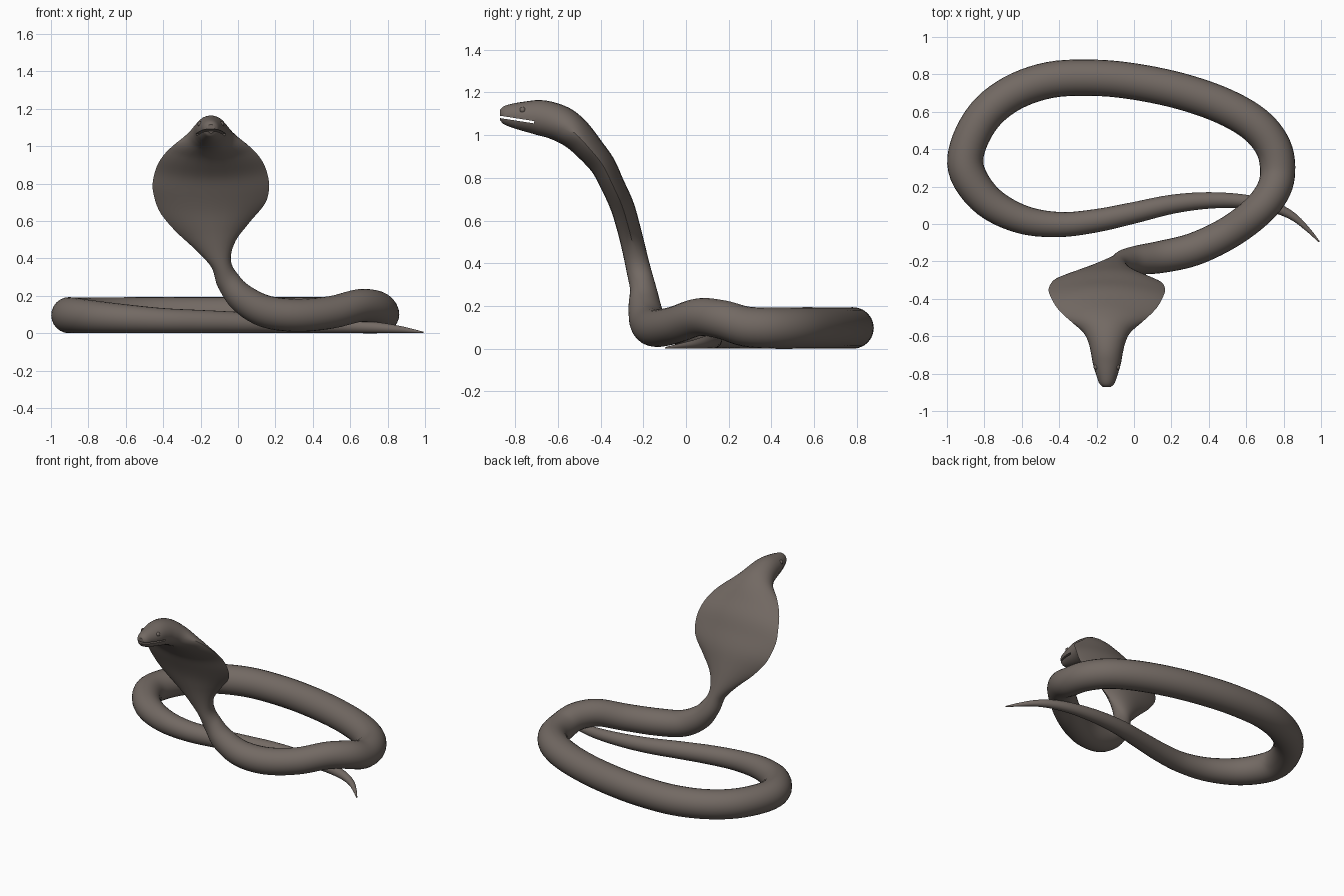
import bpy
import bmesh
from math import cos, sin, pi
from mathutils import Vector

default = bpy.data.objects.get("Cube")
if default:
    bpy.data.objects.remove(default, do_unlink=True)

SIDES = 24
STEPS = 5
MID_X = -0.145  # centre line of hood and head


def make_material(name, rgb):
    mat = bpy.data.materials.new(name)
    mat.use_nodes = True
    color = (*rgb, 1.0)
    mat.diffuse_color = color
    shader = mat.node_tree.nodes["Principled BSDF"]
    shader.inputs["Base Color"].default_value = color
    shader.inputs["Roughness"].default_value = 0.7
    return mat


skin = make_material("brown grey skin", (0.17, 0.142, 0.125))

# Coiled body from tail tip to foot of the neck: x, y, radius, optional lift
coil = [
    (.99, -.095, .004), (.93, -.03, .012), (.85, .04, .021), (.75, .088, .029),
    (.6, .12, .036), (.4, .126, .044), (.2, .105, .051), (0, .06, .057),
    (-.2, .018, .062), (-.4, -.003, .067), (-.6, .025, .077), (-.78, .12, .088),
    (-.89, .27, .096), (-.89, .41, .096), (-.8, .58, .096), (-.65, .7, .096),
    (-.45, .77, .097), (-.22, .782, .097), (0, .762, .097), (.25, .71, .097),
    (.48, .63, .097), (.65, .53, .097), (.745, .41, .096), (.768, .28, .094, .01),
    (.74, .17, .091, .045), (.65, .06, .088, .06), (.5, -.05, .087, .025),
    (.32, -.135, .088, .008), (.15, -.175, .086, .03),
]

# Rising neck, hood and head: x, y, z, half width, half thickness
neck = [(.025, -.192, .185, .078, .078), (-.05, -.2, .275, .065, .062),
        (-.09, -.222, .37, .055, .057), (-.12, -.245, .47, .11, .055),
        (-.137, -.27, .57, .2, .055)]

# Hood and head: y, z, half width, half thickness
hood_and_head = [
    (-.3, .67, .28, .056), (-.345, .77, .311, .056), (-.39, .86, .3, .06),
    (-.45, .935, .265, .066), (-.51, 1, .205, .075), (-.57, 1.045, .132, .083),
    (-.63, 1.07, .1, .084), (-.69, 1.083, .085, .082), (-.75, 1.088, .074, .071),
    (-.81, 1.092, .056, .057), (-.853, 1.094, .04, .042), (-.872, 1.094, .02, .023),
]

stations = []
for x, y, r, *lift in coil:
    stations.append(Vector((x, y, r + sum(lift), r, r)))
stations += [Vector(row) for row in neck]
stations += [Vector((MID_X, *row)) for row in hood_and_head]


def smooth_path(points):
    """Catmull-Rom interpolation of every column."""
    ends = [points[0] * 2 - points[1]] + points + [points[-1] * 2 - points[-2]]
    result = []
    for a, b, c, d in zip(ends, ends[1:], ends[2:], ends[3:]):
        for i in range(STEPS):
            u = i / STEPS
            result.append(b + (c - a) * (u / 2)
                          + (a * 2 - b * 5 + c * 4 - d) * (u * u / 2)
                          + (b * 3 - a - c * 3 + d) * (u ** 3 / 2))
    return result + [points[-1]]


def clamp(v):
    return max(0.0, min(1.0, v))


def ring_points(before, here, after):
    """Round section on the body, lens-shaped section on the hood."""
    tangent = (Vector(after[:3]) - Vector(before[:3])).normalized()
    center = Vector(here[:3])
    width, thick = here[3], here[4]
    turn = clamp((center.z - 0.16) / 0.17)
    side = tangent.cross(Vector((0, 0, 1))).normalized()
    side = side.lerp(Vector((-1, 0, 0)), turn)
    side = (side - tangent * side.dot(tangent)).normalized()
    normal = side.cross(tangent)
    pinch = 0.85 * clamp((width / thick - 1.2) / 2)
    for k in range(SIDES):
        a = 2 * pi * k / SIDES
        yield (center + side * (width * cos(a))
               + normal * (thick * sin(a) * abs(sin(a)) ** pinch))


def finish(obj, angle):
    bpy.ops.object.select_all(action='DESELECT')
    obj.select_set(True)
    bpy.context.view_layer.objects.active = obj
    bpy.ops.object.shade_smooth_by_angle(angle=angle)


# Snake body, hood and head as one loft
path = smooth_path(stations)
bm = bmesh.new()
rings = []
for i, here in enumerate(path):
    before, after = path[max(i - 1, 0)], path[min(i + 1, len(path) - 1)]
    rings.append([bm.verts.new(p) for p in ring_points(before, here, after)])
for low, high in zip(rings, rings[1:]):
    for k in range(SIDES):
        n = (k + 1) % SIDES
        bm.faces.new((low[k], low[n], high[n], high[k]))
bm.faces.new(rings[0])
bm.faces.new(rings[-1])
bmesh.ops.recalc_face_normals(bm, faces=bm.faces)
mesh = bpy.data.meshes.new("snake_body")
bm.to_mesh(mesh)
bm.free()
mesh.materials.append(skin)
body = bpy.data.objects.new("snake_body", mesh)
bpy.context.collection.objects.link(body)

# Mouth slit cut through the snout
bpy.ops.mesh.primitive_cube_add(size=1, location=(MID_X, -.81, 1.076),
                                rotation=(-.155, 0, 0))
cutter = bpy.context.object
cutter.name = "mouth_cutter"
cutter.scale = (.3, .2, .011)
cutter.hide_render = True
cutter.data.materials.append(skin)
bpy.context.view_layer.update()
slit = body.modifiers.new("mouth", 'BOOLEAN')
slit.operation = 'DIFFERENCE'
slit.solver = 'EXACT'
slit.object = cutter
bpy.context.view_layer.objects.active = body
bpy.ops.object.modifier_apply(modifier=slit.name)
bpy.data.objects.remove(cutter, do_unlink=True)
finish(body, 0.7)

# Eyes
for name, sign in (("left_eye", 1), ("right_eye", -1)):
    bpy.ops.mesh.primitive_uv_sphere_add(
        segments=16, ring_count=10, radius=.014,
        location=(MID_X + sign * .057, -.765, 1.118))
    eye = bpy.context.object
    eye.name = name
    eye.data.materials.append(skin)
    finish(eye, 0.7)
